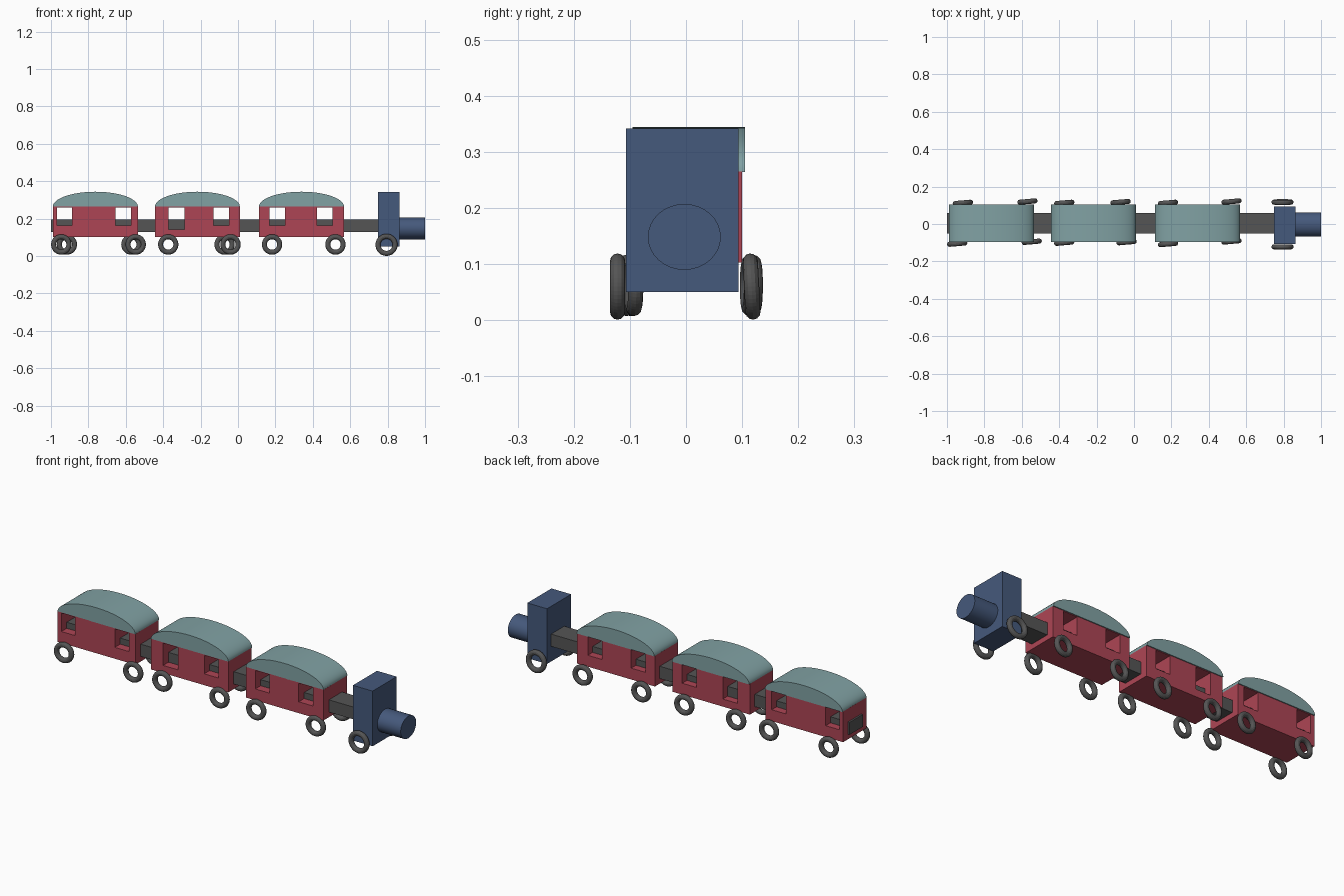
import bpy
from math import cos, sin, pi, radians

if "Cube" in bpy.data.objects:
    bpy.data.objects.remove(bpy.data.objects["Cube"])


def material(name, rgb):
    m = bpy.data.materials.new(name)
    m.diffuse_color = (*rgb, 1)
    m.use_nodes = True
    m.node_tree.nodes["Principled BSDF"].inputs["Base Color"].default_value = m.diffuse_color
    return m


RED = material("red", (0.42, 0.06, 0.09))
TEAL = material("teal", (0.22, 0.36, 0.37))
BLUE = material("blue", (0.06, 0.10, 0.20))
GREY = material("dark_grey", (0.09, 0.09, 0.09))


def finish(ob, name, mat):
    ob.name = name
    if mat:
        ob.data.materials.append(mat)
    return ob


def box(name, x, y, z, mat=None):
    """Box given by (min, max) on each axis."""
    bpy.ops.mesh.primitive_cube_add(size=1)
    ob = bpy.context.object
    ob.location = [(a + b) / 2 for a, b in (x, y, z)]
    ob.scale = [b - a for a, b in (x, y, z)]
    bpy.ops.object.transform_apply(location=True, rotation=False, scale=True)
    return finish(ob, name, mat)


def roof(name, x0, x1, y, z0, height):
    """Half ellipse extruded across the carriage."""
    n = 32
    c, r = (x0 + x1) / 2, (x1 - x0) / 2
    prof = [(c + r * cos(pi * i / n), z0 + height * sin(pi * i / n)) for i in range(n + 1)]
    k = len(prof)
    verts = [(px, yy, pz) for yy in y for px, pz in prof]
    faces = [tuple(range(k))[::-1], tuple(range(k, 2 * k))]
    faces += [(i, (i + 1) % k, (i + 1) % k + k, i + k) for i in range(k)]
    me = bpy.data.meshes.new(name)
    me.from_pydata(verts, [], faces)
    ob = bpy.data.objects.new(name, me)
    bpy.context.collection.objects.link(ob)
    bpy.context.view_layer.objects.active = ob
    bpy.ops.object.select_all(action='DESELECT')
    ob.select_set(True)
    bpy.ops.object.mode_set(mode='EDIT')
    bpy.ops.mesh.select_all(action='SELECT')
    bpy.ops.mesh.normals_make_consistent(inside=False)
    bpy.ops.object.mode_set(mode='OBJECT')
    bpy.ops.object.shade_smooth_by_angle(angle=radians(30))
    return finish(ob, name, TEAL)


def wheel(name, x, y, z, major, tilt=5, lean=0):
    bpy.ops.mesh.primitive_torus_add(
        location=(x, y, z), rotation=(radians(90 + lean), 0, radians(tilt)),
        major_radius=major, minor_radius=0.0135, major_segments=48, minor_segments=12)
    return finish(bpy.context.object, name, GREY)


# Carriages: span, windows (left, right, sill), wheels (x, y)
carriages = [
    ((-0.99, -0.535), [(-0.968, -0.888, 0.163), (-0.655, -0.572, 0.163)],
     [(-0.945, -0.105), (-0.915, 0.113), (-0.57, 0.12), (-0.547, -0.095)]),
    ((-0.444, 0.01), [(-0.372, -0.286, 0.143), (-0.131, -0.048, 0.163)],
     [(-0.373, -0.1), (-0.373, 0.113), (-0.072, 0.117), (-0.04, -0.097)]),
    ((0.112, 0.567), [(0.168, 0.251, 0.163), (0.422, 0.505, 0.163)],
     [(0.182, -0.107), (0.182, 0.113), (0.521, 0.12), (0.521, -0.093)]),
]
for i, (span, windows, wheels) in enumerate(carriages, 1):
    body = box(f"carriage_body_{i}", span, (-0.095, 0.1), (0.103, 0.265), RED)
    for a, b, sill in windows:
        cutter = box("window_cutter", (a, b), (-0.3, 0.3), (sill, 0.261))
        cutter.hide_render = True
        mod = body.modifiers.new("window", 'BOOLEAN')
        mod.operation = 'DIFFERENCE'
        mod.solver = 'EXACT'
        mod.object = cutter
        bpy.context.view_layer.objects.active = body
        bpy.ops.object.modifier_apply(modifier=mod.name)
        bpy.data.objects.remove(cutter)
    roof(f"carriage_roof_{i}", *span, (-0.095, 0.105), 0.264, 0.08)
    for j, (x, y) in enumerate(wheels, 1):
        wheel(f"carriage_{i}_wheel_{j}", x, y, 0.062, 0.041)

# Coupling beam running through the whole train
box("coupling_beam", (-1.0, 0.76), (-0.05, 0.06), (0.13, 0.195), GREY)

# Engine: cab, boiler and wheels
box("engine_cab", (0.748, 0.863), (-0.107, 0.094), (0.05, 0.342), BLUE)
bpy.ops.mesh.primitive_cylinder_add(vertices=32, radius=1, depth=1,
                                    location=(0.92, -0.003, 0.1485), rotation=(0, pi / 2, 0))
boiler = finish(bpy.context.object, "engine_boiler", BLUE)
boiler.scale = (0.0587, 0.065, 0.16)
bpy.ops.object.transform_apply(location=True, rotation=True, scale=True)
bpy.ops.object.shade_smooth_by_angle(angle=radians(30))
wheel("engine_wheel_front", 0.794, -0.122, 0.06, 0.0455, 0)
wheel("engine_wheel_back", 0.794, 0.117, 0.06, 0.0455, 0, 3)
